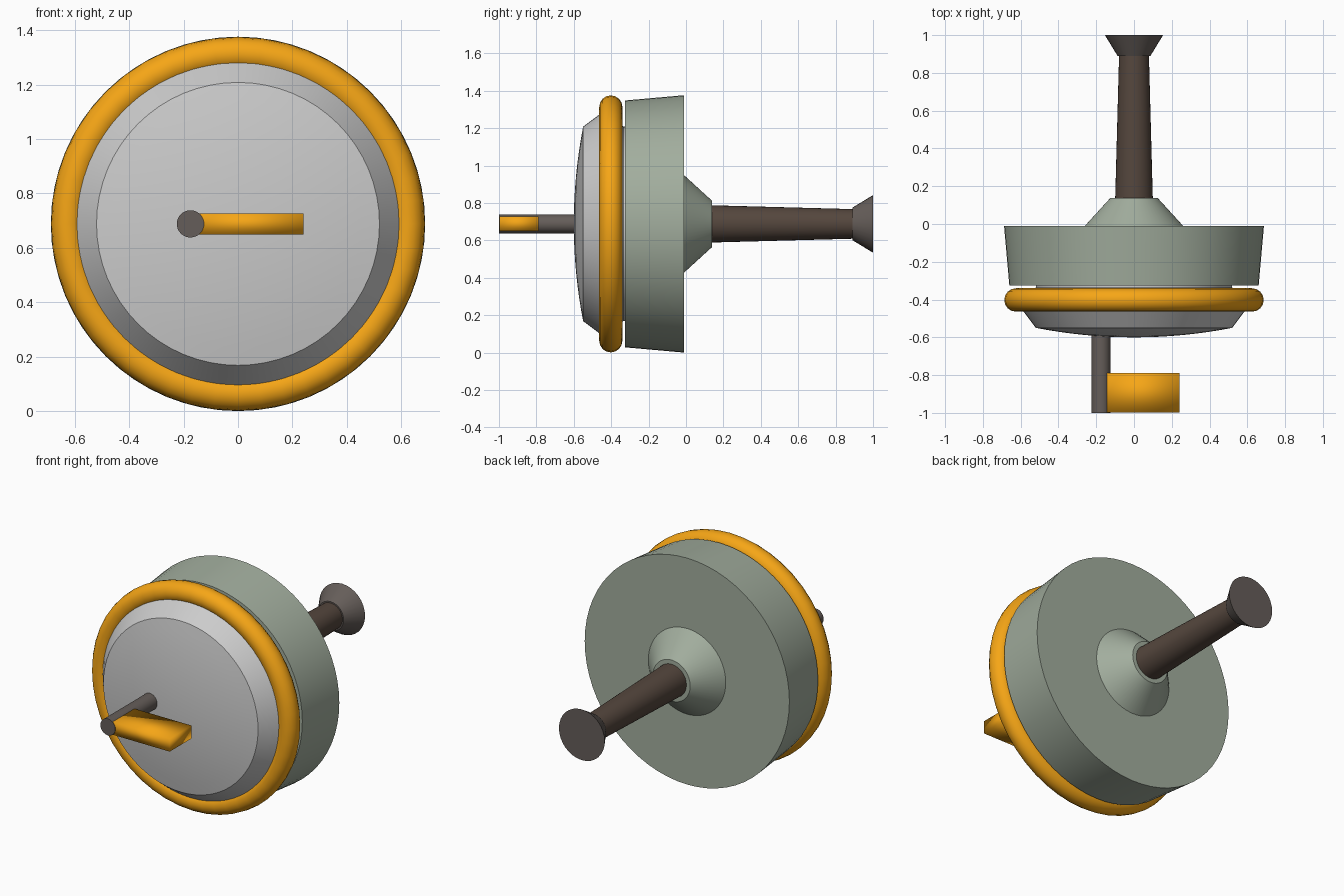
import bpy, bmesh, math

if "Cube" in bpy.data.objects:
    bpy.data.objects.remove(bpy.data.objects["Cube"])

ZC = 0.688  # height of the common axis


def paint(obj, name, color):
    mat = bpy.data.materials.get(name) or bpy.data.materials.new(name)
    mat.diffuse_color = (*color, 1)
    mat.use_nodes = True
    mat.node_tree.nodes["Principled BSDF"].inputs["Base Color"].default_value = mat.diffuse_color
    obj.data.materials.append(mat)


def smooth(obj, angle=30):
    bpy.ops.object.select_all(action='DESELECT')
    obj.select_set(True)
    bpy.context.view_layer.objects.active = obj
    bpy.ops.object.shade_smooth_by_angle(angle=math.radians(angle))


def lathe(name, profile, segs=64, x=0.0, closed=False):
    """Spin a (radius, y) profile around the y axis; open ends are capped."""
    bm = bmesh.new()
    rings = []
    for r, y in profile:
        n = 1 if r == 0 else segs
        rings.append([bm.verts.new((x + r * math.sin(2 * math.pi * i / segs), y,
                                    ZC + r * math.cos(2 * math.pi * i / segs)))
                      for i in range(n)])
    pairs = list(zip(rings, rings[1:]))
    if closed:
        pairs.append((rings[-1], rings[0]))
    for a, b in pairs:
        for i in range(segs):
            j = (i + 1) % segs
            loop = [a[i % len(a)], a[j % len(a)], b[j % len(b)], b[i % len(b)]]
            bm.faces.new(list(dict.fromkeys(loop)))
    if not closed:
        for ring in (rings[0], rings[-1]):
            if len(ring) > 2:
                bm.faces.new(ring)
    bmesh.ops.recalc_face_normals(bm, faces=bm.faces)
    mesh = bpy.data.meshes.new(name)
    bm.to_mesh(mesh)
    bm.free()
    obj = bpy.data.objects.new(name, mesh)
    bpy.context.collection.objects.link(obj)
    smooth(obj)
    return obj


GREEN = (0.36, 0.42, 0.34)
ORANGE = (0.92, 0.38, 0.008)
BROWN = (0.09, 0.062, 0.047)
DARK = (0.13, 0.11, 0.10)

# tapered drum and the conical hub on its back
paint(lathe("drum", [(0.66, -0.325), (0.688, -0.01)]), "sage", GREEN)
paint(lathe("rear_hub", [(0.262, -0.012), (0.125, 0.138)]), "sage", GREEN)

# shaft and flared end
paint(lathe("shaft", [(0.10, 0.12), (0.079, 0.895)], 32), "brown", BROWN)
paint(lathe("shaft_flare", [(0.087, 0.89), (0.154, 1.0)], 32), "dark", DARK)

# domed front plate with bevelled rim
R = (0.52 ** 2 + 0.05 ** 2) / (2 * 0.05)
dome = [(0.52 * k / 8, -0.60 + R - math.sqrt(R * R - (0.52 * k / 8) ** 2)) for k in range(9)]
plate = lathe("front_plate", dome + [(0.602, -0.44), (0.52, -0.335), (0.52, -0.315)])
paint(plate, "silver", (0.72, 0.71, 0.70))
smooth(plate, 20)

# round orange ring
tube = [(0.625 + 0.062 * math.cos(2 * math.pi * k / 16),
         -0.402 + 0.062 * math.sin(2 * math.pi * k / 16)) for k in range(16)]
paint(lathe("ring", tube, 48, closed=True), "orange", ORANGE)

# off-centre front pin
paint(lathe("front_pin", [(0.05, -1.0), (0.05, -0.58)], 32, x=-0.175), "dark", DARK)

# flat blade on the pin
bpy.ops.mesh.primitive_cube_add(size=1, location=(0.04, -0.893, ZC))
blade = bpy.context.object
blade.name = "pin_blade"
blade.scale = (0.40, 0.21, 0.078)
bpy.ops.object.transform_apply(location=False, rotation=False, scale=True)
bpy.ops.object.shade_smooth()
paint(blade, "orange", ORANGE)
